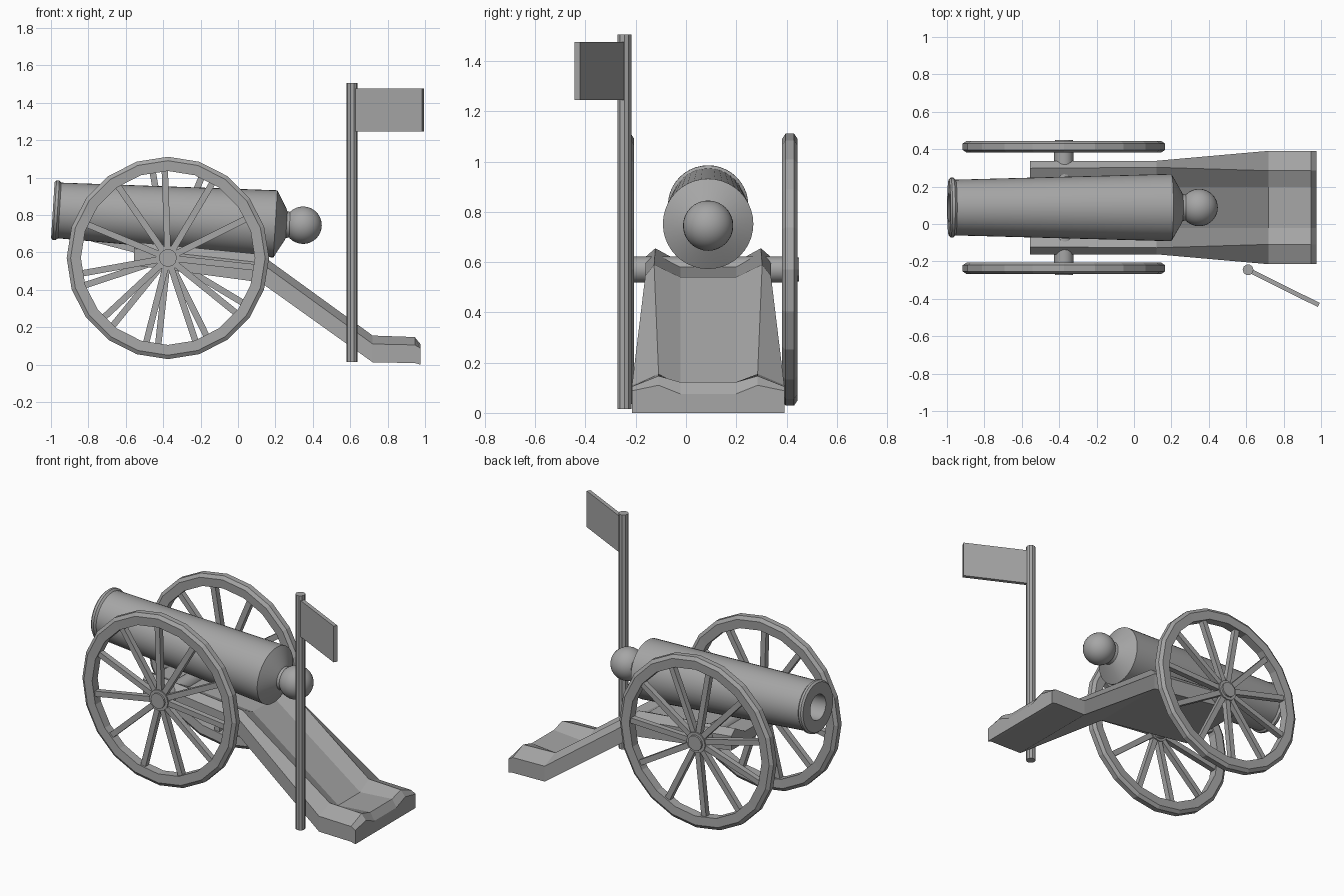
import bpy, bmesh, math
from mathutils import Vector, Matrix

if "Cube" in bpy.data.objects:
    bpy.data.objects.remove(bpy.data.objects["Cube"])

CY = 0.088                      # centre line of the gun
grey = bpy.data.materials.new("iron_grey")
grey.diffuse_color = (0.38, 0.38, 0.38, 1)
grey.use_nodes = True
grey.node_tree.nodes["Principled BSDF"].inputs["Base Color"].default_value = grey.diffuse_color


def finish(name, bm, smooth=None):
    bmesh.ops.recalc_face_normals(bm, faces=bm.faces)
    me = bpy.data.meshes.new(name)
    bm.to_mesh(me)
    bm.free()
    me.materials.append(grey)
    ob = bpy.data.objects.new(name, me)
    bpy.context.collection.objects.link(ob)
    if smooth:
        bpy.ops.object.select_all(action='DESELECT')
        ob.select_set(True)
        bpy.context.view_layer.objects.active = ob
        bpy.ops.object.shade_smooth_by_angle(angle=math.radians(smooth))
    return ob


def lathe(bm, profile, origin, axis, sides, closed=False):
    """Revolve (distance along axis, radius) points around an axis."""
    q = Vector(axis).normalized().to_track_quat('Z', 'Y')
    rings = []
    for t, r in profile:
        if r == 0:
            rings.append([bm.verts.new(Vector(origin) + q @ Vector((0, 0, t)))] * sides)
        else:
            rings.append([bm.verts.new(Vector(origin) + q @ Vector((
                r * math.cos(2 * math.pi * i / sides), r * math.sin(2 * math.pi * i / sides), t)))
                for i in range(sides)])
    pairs = list(zip(rings, rings[1:])) + ([(rings[-1], rings[0])] if closed else [])
    for a, b in pairs:
        for i in range(sides):
            j = (i + 1) % sides
            bm.faces.new(list(dict.fromkeys((a[i], a[j], b[j], b[i]))))


def box(bm, size, matrix):
    bmesh.ops.create_cube(bm, size=1, matrix=matrix @ Matrix.Diagonal((*size, 1)))


def cylinder(name, origin, axis, length, radius, sides, smooth=None):
    bm = bmesh.new()
    lathe(bm, [(0, 0), (0, radius), (length, radius), (length, 0)], origin, axis, sides)
    return finish(name, bm, smooth)


# Barrel with open bore, muzzle lip, tapered body and breech neck
bm = bmesh.new()
lathe(bm, [(0.55, 0), (0.55, 0.078), (0, 0.078), (0, 0.15), (0.01, 0.16), (0.025, 0.16),
           (0.036, 0.149), (1.192, 0.18), (1.245, 0.088), (1.252, 0.072), (1.28, 0.066),
           (1.32, 0.07), (1.32, 0)],
      (-0.99, CY, 0.826), (1, 0, -0.0622), 40)
finish("barrel", bm, 25)

# Round knob behind the breech
bm = bmesh.new()
bmesh.ops.create_uvsphere(bm, u_segments=32, v_segments=16, radius=0.1,
                          matrix=Matrix.Translation((0.348, CY, 0.745)))
finish("breech_knob", bm, 40)

# Carriage trail: cross-sections lofted from front to tail
# x, outer half width, outer z, ridge half width, ridge z, floor z, bottom z, ridge x shift
sections = [
    (-0.555, 0.25, 0.62, 0.21, 0.655, 0.60, 0.53, 0),
    (0.12, 0.25, 0.545, 0.215, 0.59, 0.54, 0.44, 0),
    (0.72, 0.303, 0.11, 0.197, 0.155, 0.105, 0.012, 0),
    (0.945, 0.303, 0.105, 0.197, 0.147, 0.122, 0.008, 0),
    (0.975, 0.303, 0.088, 0.197, 0.11, 0.075, 0.0, 0),
]
bm = bmesh.new()
loops = []
for x, ow, oz, rw, rz, fz, bz, s in sections:
    half = [(ow, bz), (ow, oz), (rw, rz), (0.11, fz)]
    pts = half + [(-y, z) for y, z in reversed(half)]
    loops.append([bm.verts.new((x, CY + y, z)) for y, z in pts])
for a, b in zip(loops, loops[1:]):
    for i in range(8):
        j = (i + 1) % 8
        bm.faces.new((a[i], a[j], b[j], b[i]))
bm.faces.new(loops[0])
bm.faces.new(loops[-1])
finish("carriage_trail", bm)

# Wheels on a shared axle
WX, WZ, SPOKES = -0.375, 0.57, 11
cylinder("axle", (WX, CY - 0.31, WZ), (0, 1, 0), 0.62, 0.052, 16, 40)
for side, label, turn in ((-1, "front", 92), (1, "back", 100)):
    wy = CY + side * 0.325
    bm = bmesh.new()
    lathe(bm, [(-0.028, 0.465), (-0.031, 0.52), (-0.017, 0.541), (0.017, 0.541),
               (0.031, 0.52), (0.028, 0.465)], (WX, wy, WZ), (0, 1, 0), 20, True)
    finish(label + "_wheel_rim", bm)
    bm = bmesh.new()
    for k in range(SPOKES):
        a = math.radians(turn) + 2 * math.pi * k / SPOKES
        m = (Matrix.Translation((WX, wy, WZ)) @ Matrix.Rotation(-a, 4, 'Y')
             @ Matrix.Translation((0.26, 0, 0)))
        box(bm, (0.43, 0.035, 0.034), m)
    finish(label + "_wheel_spokes", bm)
    cylinder(label + "_wheel_hub", (WX, wy - 0.025, WZ), (0, 1, 0), 0.05, 0.066, 12)
    cylinder(label + "_hub_cap", (WX, wy, WZ), (0, side, 0), 0.036, 0.048, 12)

# Flag pole and flag
cylinder("flag_pole", (0.61, -0.245, 0.015), (0, 0, 1), 1.49, 0.029, 10)
start, end = Vector((0.61, -0.245, 1.36)), Vector((0.988, -0.433, 1.36))
d = end - start
bm = bmesh.new()
box(bm, (d.length, 0.024, 0.23), Matrix.Translation((start + end) / 2)
    @ Matrix.Rotation(math.atan2(d.y, d.x), 4, 'Z'))
finish("flag", bm)
